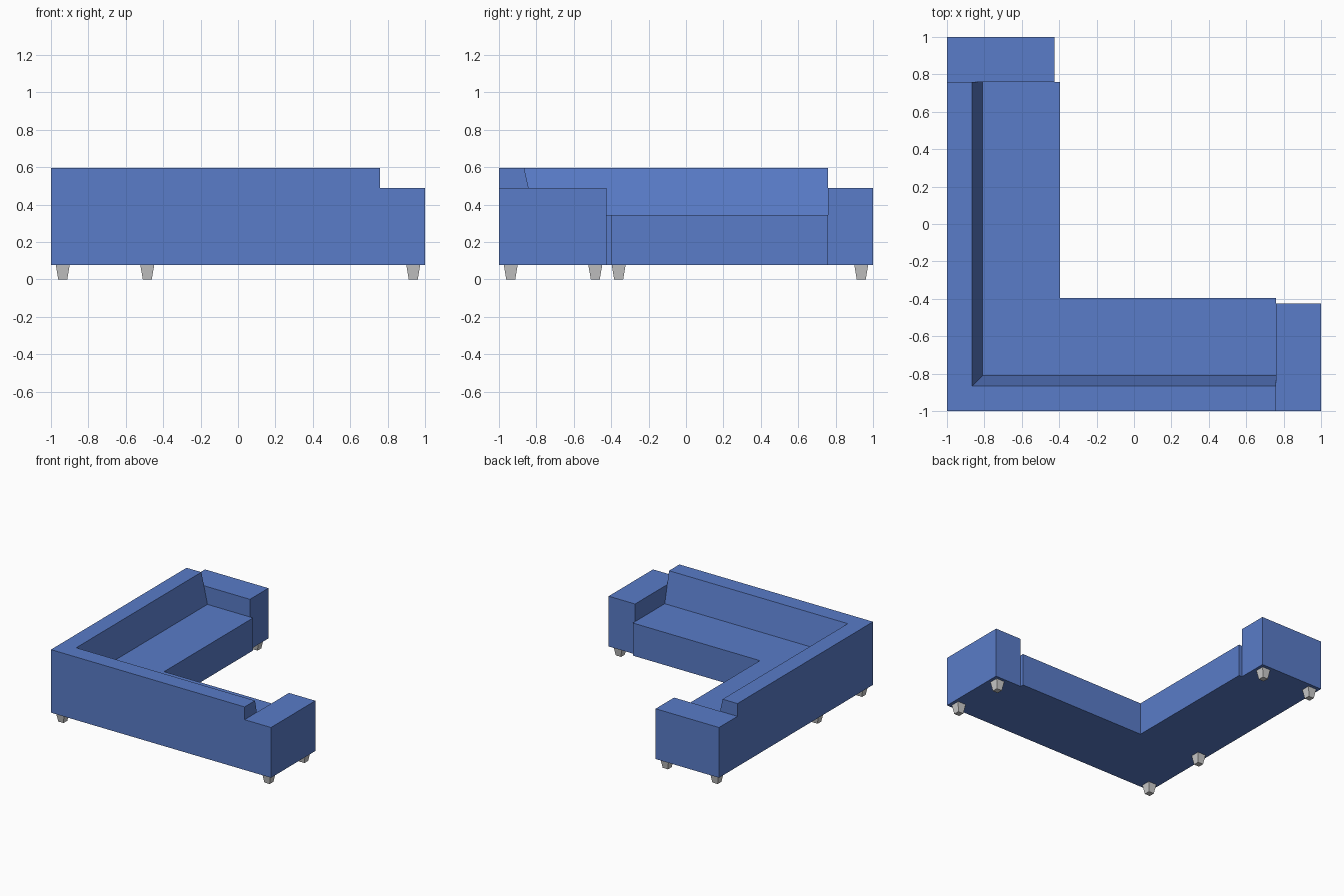
import bpy, bmesh

if "Cube" in bpy.data.objects:
    bpy.data.objects.remove(bpy.data.objects["Cube"])

blue = bpy.data.materials.new("blue_fabric")
blue.diffuse_color = (0.1, 0.2, 0.58, 1)
blue.use_nodes = True
blue.node_tree.nodes["Principled BSDF"].inputs["Base Color"].default_value = blue.diffuse_color


def add_object(name, bm, material=None, fix_normals=True):
    if fix_normals:
        bmesh.ops.recalc_face_normals(bm, faces=bm.faces)
    mesh = bpy.data.meshes.new(name)
    bm.to_mesh(mesh)
    bm.free()
    if material:
        mesh.materials.append(material)
    obj = bpy.data.objects.new(name, mesh)
    bpy.context.collection.objects.link(obj)
    return obj


def frustum(name, x0, x1, y0, y1, z0, z1, inset=0.0, material=None):
    """Box whose bottom may be inset on every side."""
    bm = bmesh.new()
    rings = []
    for z, i in ((z0, inset), (z1, 0)):
        rings.append([bm.verts.new((x, y, z)) for x, y in (
            (x0 + i, y0 + i), (x1 - i, y0 + i), (x1 - i, y1 - i), (x0 + i, y1 - i))])
    low, high = rings
    bm.faces.new(low)
    bm.faces.new(high)
    for k in range(4):
        n = (k + 1) % 4
        bm.faces.new((low[k], low[n], high[n], high[k]))
    return add_object(name, bm, material)


BASE, END = 0.077, 0.76

# Seat and sloped backrest: one cross-section swept round a mitred corner
profile = [(-1, BASE), (-1, 0.595), (-0.865, 0.595),
           (-0.81, 0.345), (-0.395, 0.345), (-0.395, BASE)]
bm = bmesh.new()
sections = [[bm.verts.new(point(d, z)) for d, z in profile] for point in (
    lambda d, z: (d, END, z), lambda d, z: (d, d, z), lambda d, z: (END, d, z))]
for a, b in zip(sections, sections[1:]):
    for k in range(len(profile)):
        n = (k + 1) % len(profile)
        bm.faces.new((a[k], a[n], b[n], b[k]))
bm.faces.new(sections[0])
bm.faces.new(sections[-1])
add_object("seat_and_back", bm, blue)

# Arm blocks at both ends
frustum("right_arm", END, 1, -1, -0.424, BASE, 0.49, material=blue)
frustum("left_arm", -1, -0.424, END, 1, BASE, 0.49, material=blue)

# Tapered square legs
R = 0.037
for i, (x, y) in enumerate([(-0.937, -0.937), (0.937, -0.937), (0.937, -0.485),
                            (-0.937, 0.937), (-0.485, 0.937), (-0.937, -0.36)]):
    frustum(f"leg_{i + 1}", x - R, x + R, y - R, y + R, 0, BASE, inset=0.013)

# Small mounting patch under the front run, facing up
bm = bmesh.new()
bm.faces.new([bm.verts.new((-0.36 + sx * R, -0.937 + sy * R, BASE - 0.001))
              for sx, sy in ((-1, -1), (1, -1), (1, 1), (-1, 1))])
add_object("leg_mount", bm, blue, fix_normals=False)
